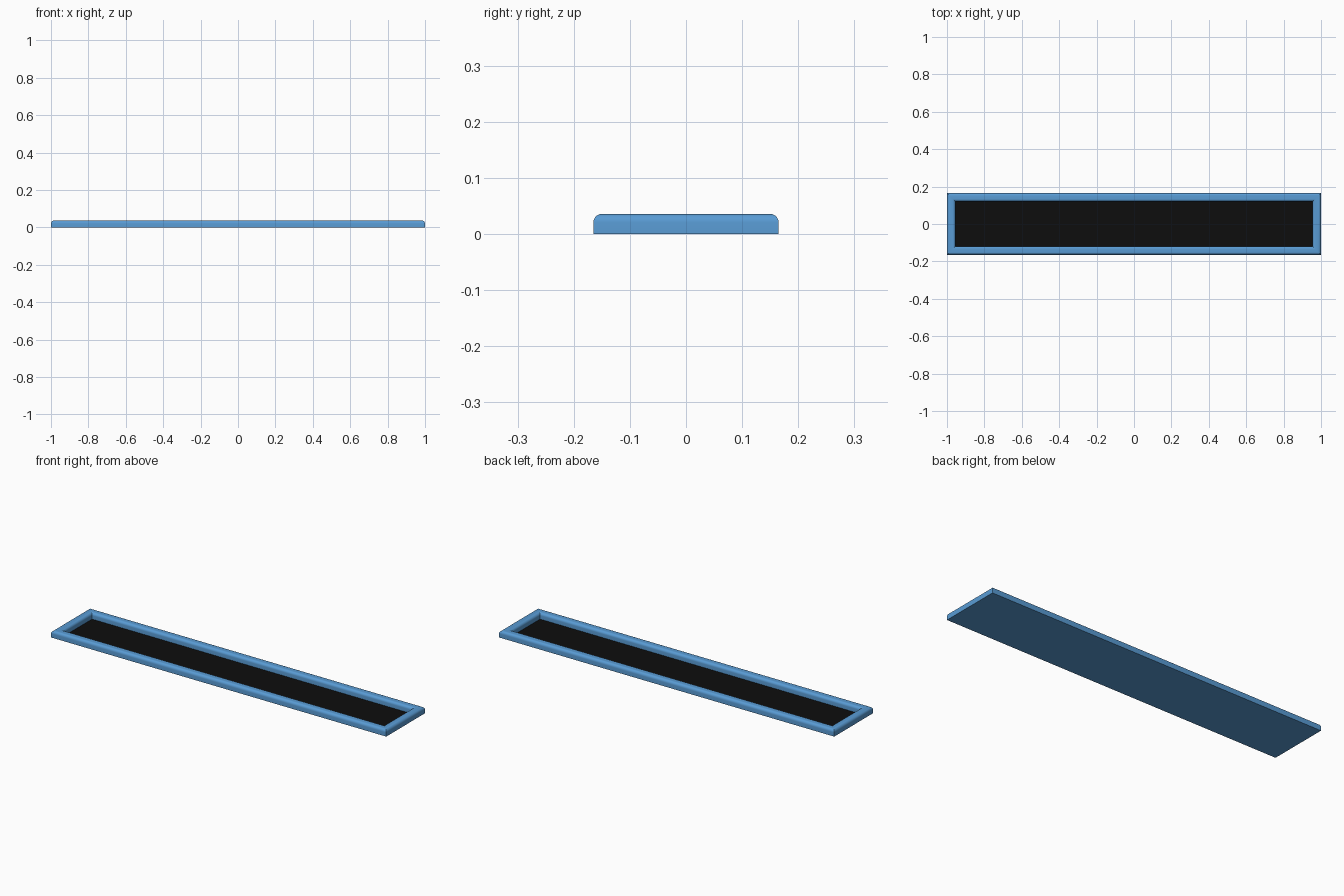
import bpy, bmesh, math

if "Cube" in bpy.data.objects:
    bpy.data.objects.remove(bpy.data.objects["Cube"])

HX, HY, H = 1.0, 0.165, 0.036   # half length, half width, height
W, R, N = 0.045, 0.015, 6       # rail width, edge radius, arc steps


def material(name, color):
    m = bpy.data.materials.new(name)
    m.diffuse_color = color
    m.use_nodes = True
    m.node_tree.nodes["Principled BSDF"].inputs["Base Color"].default_value = m.diffuse_color
    return m


def finish(name, bm, mats):
    bmesh.ops.recalc_face_normals(bm, faces=bm.faces)
    me = bpy.data.meshes.new(name)
    bm.to_mesh(me)
    bm.free()
    ob = bpy.data.objects.new(name, me)
    bpy.context.collection.objects.link(ob)
    for m in mats:
        me.materials.append(m)
    return ob


blue = material("blue", (0.10, 0.33, 0.66, 1))
black = material("black", (0.004, 0.004, 0.004, 1))

# Rail profile as (inset from outer edge, height), rounded along both top edges
outer = [(R - R * math.cos(a), H - R + R * math.sin(a))
         for a in (math.pi / 2 * i / N for i in range(N + 1))]
profile = [(0, 0)] + outer + [(W - d, z) for d, z in reversed(outer)] + [(W, 0)]

# Frame: profile swept round the rectangle with mitred corners
bm = bmesh.new()
rings = [[bm.verts.new((sx * (HX - d), sy * (HY - d), z)) for d, z in profile]
         for sx, sy in ((-1, -1), (1, -1), (1, 1), (-1, 1))]
n = len(profile)
for i in range(4):
    a, b = rings[i], rings[(i + 1) % 4]
    for j in range(n):
        k = (j + 1) % n
        bm.faces.new((a[j], b[j], b[k], a[k]))
frame = finish("frame", bm, [blue])
bpy.context.view_layer.objects.active = frame
frame.select_set(True)
bpy.ops.object.shade_smooth_by_angle(angle=math.radians(30))

# Back panel: blue underside, black face inside the frame
bm = bmesh.new()
bmesh.ops.create_cube(bm, size=1)
for v in bm.verts:
    v.co = (v.co.x * 2 * (HX - W), v.co.y * 2 * (HY - W), (v.co.z + 0.5) * 0.002)
bm.normal_update()
for f in bm.faces:
    f.material_index = 1 if f.normal.z > 0.5 else 0
finish("back_panel", bm, [blue, black])
